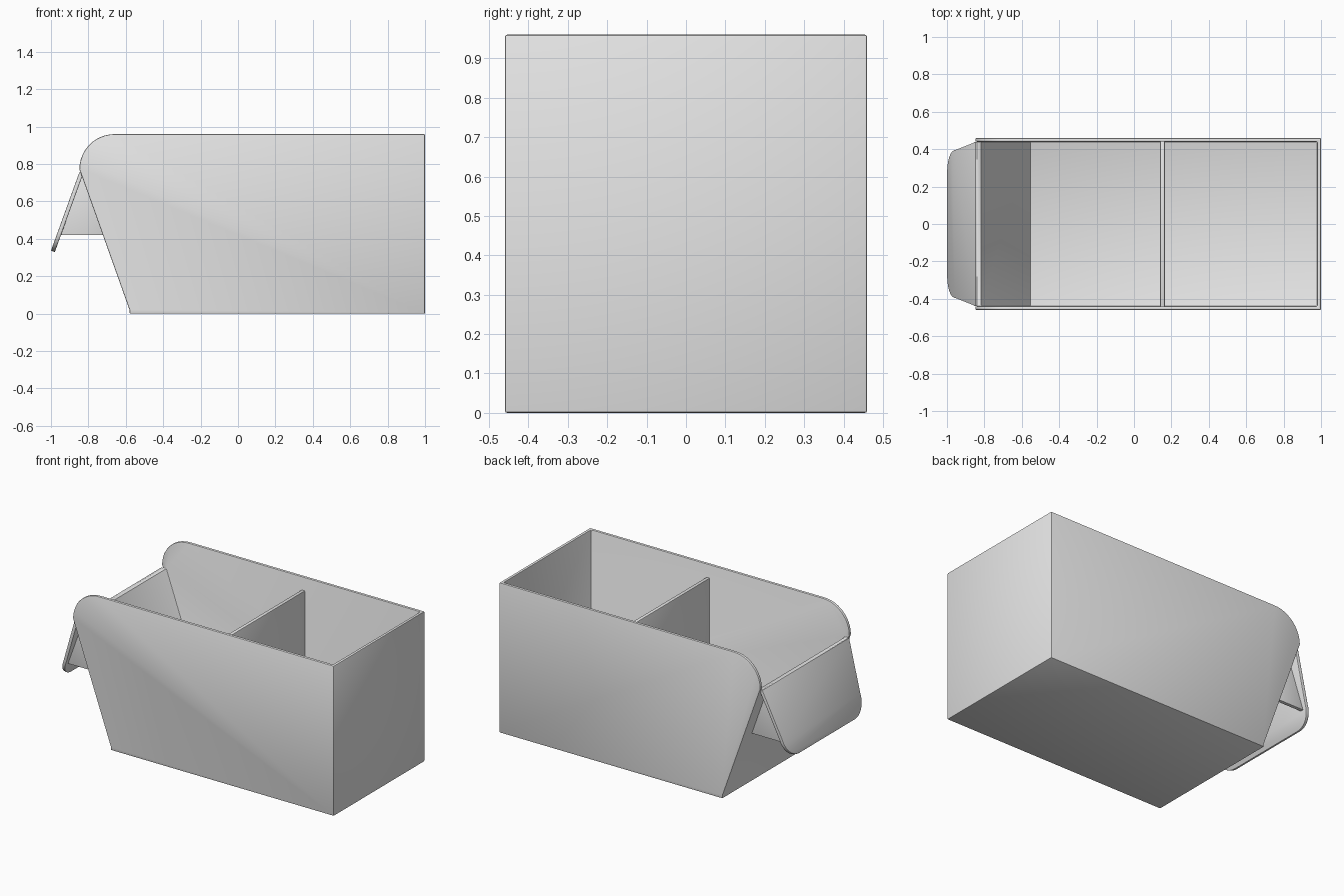
import bpy
import bmesh
from math import sin, cos, pi
from mathutils import Vector

default_cube = bpy.data.objects.get("Cube")
if default_cube:
    bpy.data.objects.remove(default_cube)

grey = bpy.data.materials.new("light_grey_plastic")
colour = (0.8, 0.8, 0.8, 1)
grey.use_nodes = True
grey.diffuse_color = colour
grey.node_tree.nodes["Principled BSDF"].inputs["Base Color"].default_value = colour


def prism(name, outline, offset):
    """Extrude a closed 3D outline along an offset vector."""
    bm = bmesh.new()
    face = bm.faces.new([bm.verts.new(p) for p in outline])
    grown = bmesh.ops.extrude_face_region(bm, geom=[face])["geom"]
    moved = [g for g in grown if isinstance(g, bmesh.types.BMVert)]
    bmesh.ops.translate(bm, verts=moved, vec=offset)
    bmesh.ops.recalc_face_normals(bm, faces=bm.faces)
    mesh = bpy.data.meshes.new(name)
    bm.to_mesh(mesh)
    bm.free()
    obj = bpy.data.objects.new(name, mesh)
    bpy.context.collection.objects.link(obj)
    mesh.materials.append(grey)
    return obj


def side_prism(name, profile, y0, y1):
    """Extrude an x-z profile from y0 to y1."""
    return prism(name, [(x, y0, z) for x, z in profile], (0, y1 - y0, 0))


def finish(obj, width):
    """Soften the edges and smooth the rounded parts."""
    bevel = obj.modifiers.new("soft_edges", "BEVEL")
    bevel.width = width
    bevel.segments = 2
    bevel.limit_method = "ANGLE"
    bpy.ops.object.select_all(action="DESELECT")
    obj.select_set(True)
    bpy.context.view_layer.objects.active = obj
    bpy.ops.object.modifier_apply(modifier=bevel.name)
    bpy.ops.object.shade_smooth_by_angle()


# Bin body: side profile with a rounded shoulder, hollowed out
radius = 0.188
shoulder = [(-0.66 - radius * sin(a), 0.772 + radius * cos(a))
            for a in (i * pi / 24 for i in range(13))]
bin_body = side_prism("bin_body", [(-0.58, 0), (1, 0), (1, 0.96)] + shoulder + [(-0.58, 0.02)],
                      -0.46, 0.46)
hollow = side_prism("hollow_cutter",
                    [(-0.555, 0.02), (0.98, 0.02), (0.98, 1.2), (-1.2, 1.2),
                     (-1.2, 0.755), (-0.816, 0.755)], -0.44, 0.44)
hollow.hide_render = True
cut = bin_body.modifiers.new("hollow", "BOOLEAN")
cut.operation = "DIFFERENCE"
cut.solver = "EXACT"
cut.object = hollow
bpy.context.view_layer.objects.active = bin_body
bpy.ops.object.modifier_apply(modifier=cut.name)
bpy.data.objects.remove(hollow)
finish(bin_body, 0.006)

# Divider across the middle, a little lower than the rim
divider = side_prism("divider", [(0.14, 0.01), (0.165, 0.01), (0.165, 0.875), (0.14, 0.875)],
                     -0.45, 0.45)
finish(divider, 0.006)

# Sloping label flap with tapered sides and rounded lower corners
down = Vector((-0.152, 0, -0.42)).normalized()
inward = Vector((-down.z, 0, down.x))
hinge = Vector((-0.848, 0, 0.757))
half = [(0, 0.44)] + [(0.327 + 0.12 * sin(a), 0.28 + 0.115 * cos(a))
                      for a in (i * pi / 20 for i in range(11))]
outline = half + [(u, -y) for u, y in reversed(half)]
flap = prism("label_flap", [hinge + down * u + Vector((0, y, 0)) for u, y in outline],
             inward * 0.022)
finish(flap, 0.004)

# Triangular brackets behind the flap
for side, name in ((1, "left_back_bracket"), (-1, "left_front_bracket")):
    bracket = side_prism(name.replace("left_", ""),
                         [(-0.838, 0.745), (-0.955, 0.42), (-0.715, 0.42)],
                         side * 0.345, side * 0.367)
    finish(bracket, 0.002)
